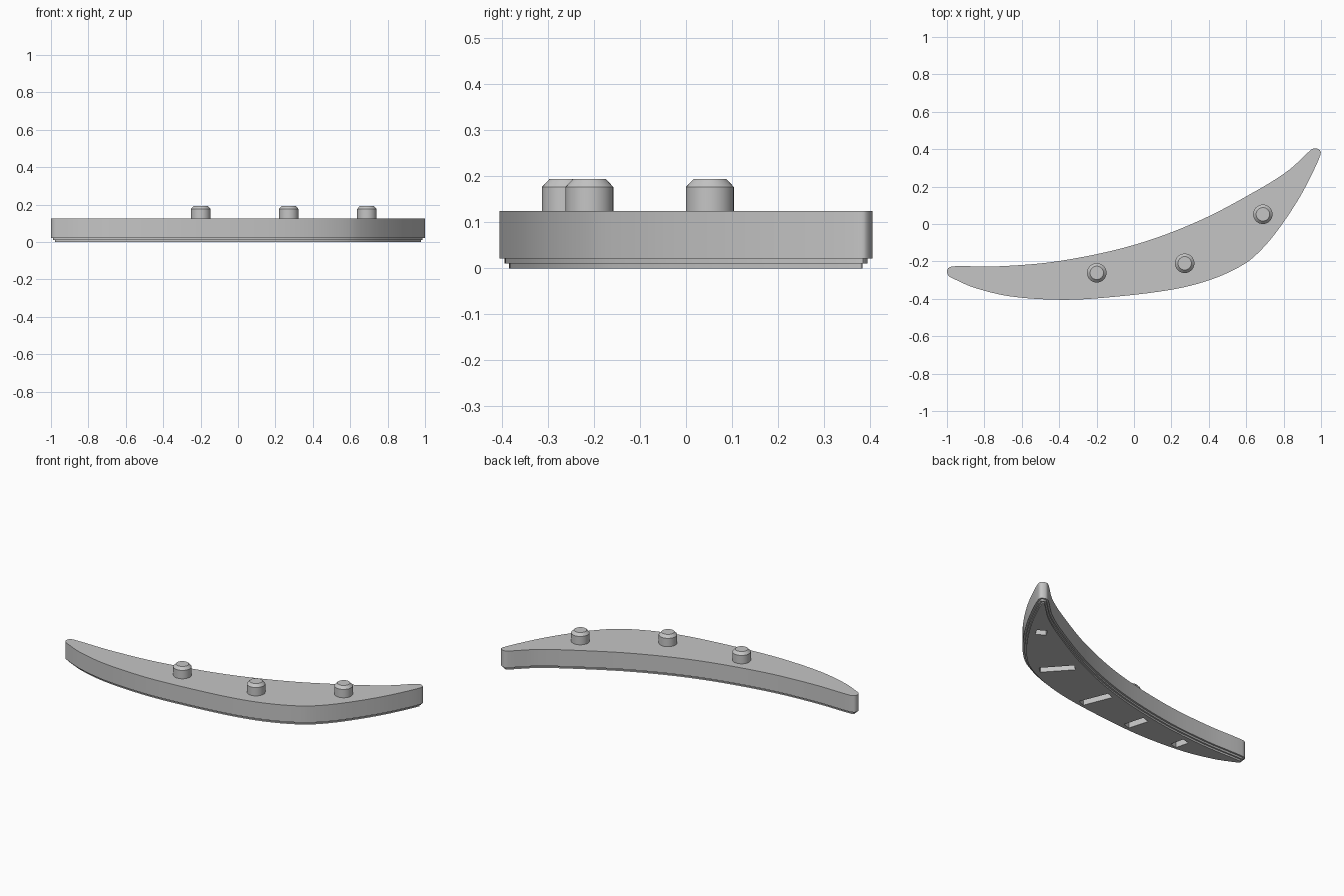
import bpy, bmesh, math
from mathutils import Vector

cube = bpy.data.objects.get("Cube")
if cube:
    bpy.data.objects.remove(cube, do_unlink=True)

grey = bpy.data.materials.new("light_grey")
grey.use_nodes = True
colour = (0.56, 0.56, 0.56, 1)
grey.diffuse_color = colour
grey.node_tree.nodes["Principled BSDF"].inputs["Base Color"].default_value = colour


def add_object(name, bm):
    bmesh.ops.recalc_face_normals(bm, faces=bm.faces[:])
    mesh = bpy.data.meshes.new(name)
    bm.to_mesh(mesh)
    bm.free()
    mesh.materials.append(grey)
    obj = bpy.data.objects.new(name, mesh)
    bpy.context.collection.objects.link(obj)
    return obj


def smooth(obj):
    bpy.ops.object.select_all(action='DESELECT')
    obj.select_set(True)
    bpy.context.view_layer.objects.active = obj
    bpy.ops.object.shade_smooth_by_angle(angle=math.radians(30))


def closed_curve(points, steps=6):
    """Smooth closed loop through the points."""
    pts = [Vector(p) for p in points]
    n, out = len(pts), []
    for i in range(n):
        a, b, c, d = (pts[(i + k) % n] for k in (-1, 0, 1, 2))
        # tangents scaled by the local chord keep the small tip arcs round
        chord = (c - b).length
        t0 = (c - a) * chord / ((c - b).length + (b - a).length)
        t1 = (d - b) * chord / ((c - b).length + (d - c).length)
        for s in range(steps):
            t = s / steps
            out.append(b * (2*t**3 - 3*t**2 + 1) + t0 * (t**3 - 2*t**2 + t)
                       + c * (3*t**2 - 2*t**3) + t1 * (t**3 - t**2))
    return out


def inset(loop, d):
    """Move a counter-clockwise loop inwards."""
    n, out = len(loop), []
    for i, p in enumerate(loop):
        t = (loop[(i + 1) % n] - loop[i - 1]).normalized()
        out.append(p + Vector((-t.y, t.x)) * d)
    return out


def stack(levels):
    """Closed solid from (loop, z) levels, bottom to top, with triangulated caps."""
    bm = bmesh.new()
    rings = [[bm.verts.new((p[0], p[1], z)) for p in loop] for loop, z in levels]
    n = len(rings[0])
    for lo, hi in zip(rings, rings[1:]):
        for i in range(n):
            j = (i + 1) % n
            bm.faces.new((lo[i], lo[j], hi[j], hi[i]))
    caps = [bm.faces.new(rings[0][::-1]), bm.faces.new(rings[-1])]
    bm.normal_update()
    bmesh.ops.triangulate(bm, faces=caps)
    return bm


# Crescent body with a stepped lower edge
outline = closed_curve([
    (-1.0, -.255), (-.99, -.278), (-.96, -.295), (-.85, -.342), (-.66, -.387),
    (-.4, -.405), (-.18, -.396), (.19, -.353), (.41, -.298), (.59, -.214),
    (.688, -.13), (.782, -.015), (.887, .145), (.96, .285), (.995, .365),
    (.997, .39), (.97, .405), (.945, .395), (.83, .29), (.67, .187),
    (.35, .018), (0, -.112), (-.4, -.198), (-.72, -.226), (-.965, -.226), (-.992, -.235)])
mid, low = inset(outline, .011), inset(outline, .021)
body = add_object("crescent_body", stack([
    (low, 0), (low, .011), (mid, .011), (mid, .022), (outline, .022), (outline, .125)]))

# Crosswise slots in the underside: x, y, length, direction in degrees
slots = [(.775, .133, .06, 150), (.453, -.116, .195, 132), (.075, -.238, .18, 112),
         (-.261, -.293, .128, 106), (-.589, -.313, .085, 104)]
for x, y, length, angle in slots:
    along = Vector((math.cos(math.radians(angle)), math.sin(math.radians(angle))))
    side = Vector((-along.y, along.x)) * .024
    half = along * length / 2
    c = Vector((x, y))
    loop = [c - half + side, c - half - side, c + half - side, c + half + side]
    cutter = add_object("slot_cutter", stack([(loop, -.05), (loop, .05)]))
    mod = body.modifiers.new("slot", 'BOOLEAN')
    mod.operation, mod.solver, mod.object = 'DIFFERENCE', 'EXACT', cutter
    bpy.context.view_layer.objects.active = body
    bpy.ops.object.modifier_apply(modifier=mod.name)
    bpy.data.objects.remove(cutter, do_unlink=True)
smooth(body)

# Bevelled pegs on the top face
for i, (x, y) in enumerate([(-.199, -.261), (.271, -.21), (.689, .052)]):
    def ring(r):
        return [(x + r * math.cos(a * math.tau / 32), y + r * math.sin(a * math.tau / 32))
                for a in range(32)]
    peg = add_object(f"peg_{i + 1}", stack([
        (ring(.052), .12), (ring(.052), .177), (ring(.036), .194)]))
    smooth(peg)
